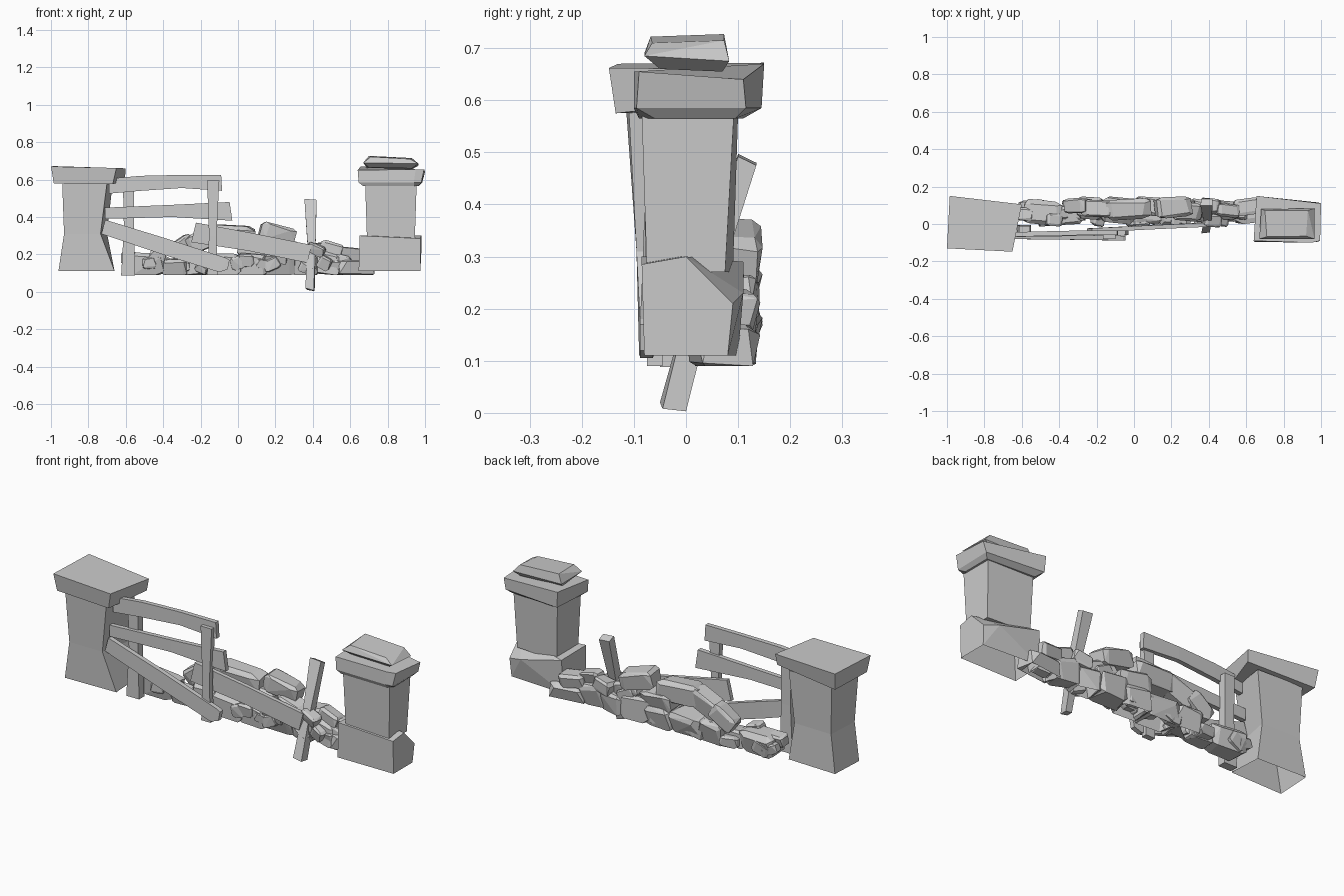
import bpy, bmesh, random
from mathutils import Vector, Euler

random.seed(7)


def finish(name, bm):
    bmesh.ops.recalc_face_normals(bm, faces=bm.faces)
    me = bpy.data.meshes.new(name)
    bm.to_mesh(me)
    bm.free()
    ob = bpy.data.objects.new(name, me)
    bpy.context.collection.objects.link(ob)
    return ob


def loft(name, rings, bottom=True):
    bm = bmesh.new()
    vs = [[bm.verts.new(p) for p in r] for r in rings]
    n = len(vs[0])
    for a, b in zip(vs, vs[1:]):
        for i in range(n):
            j = (i + 1) % n
            bm.faces.new((a[i], a[j], b[j], b[i]))
    if bottom:
        bm.faces.new(vs[0][::-1])
    bm.faces.new(vs[-1])
    return finish(name, bm)


def hull(name, pts, open_below=0):
    bm = bmesh.new()
    for p in pts:
        bm.verts.new(p)
    r = bmesh.ops.convex_hull(bm, input=bm.verts)
    junk = {e for e in r["geom_interior"] + r["geom_unused"] if isinstance(e, bmesh.types.BMVert)}
    bmesh.ops.delete(bm, geom=list(junk), context='VERTS')
    bmesh.ops.recalc_face_normals(bm, faces=bm.faces)
    bmesh.ops.dissolve_limit(bm, angle_limit=0.12, verts=bm.verts, edges=bm.edges)
    # undersides resting on the ground are left open
    under = [f for f in bm.faces if all(v.co.z < open_below for v in f.verts)]
    bmesh.ops.delete(bm, geom=under, context='FACES')
    return finish(name, bm)


def level(z, *xy):
    return [(x, y, z) for x, y in xy]


def board(name, secs, t):
    # each section: bottom x, bottom z, top x, top z, front y
    loft(name, [[(xb, y, zb), (xb, y + t, zb), (xt, y + t, zt), (xt, y, zt)]
                for xb, zb, xt, zt, y in secs])


def post(name, secs):
    # each section: z, x range, y range
    loft(name, [level(z, (a, c), (b, c), (b, d), (a, d)) for z, a, b, c, d in secs])


def stone(name, x, y, z, w, d, h, tilt):
    rot = Euler((random.uniform(-.15, .15), tilt, random.uniform(-.15, .15))).to_matrix()
    pts = []
    for full in (0, 1, 2):
        for sx in (-1, 1):
            for sy in (-1, 1):
                for sz in (-1, 1):
                    if full == 1 and sz < 0:
                        continue
                    k = [1 if a == full else random.uniform(.55, .85) for a in range(3)]
                    p = Vector((sx * w * k[0], sy * d * k[1], sz * h * k[2])) / 2
                    p = rot @ p + Vector((x, y, z))
                    p.z = max(p.z, .09)
                    p.y = min(p.y, .147)
                    pts.append(p)
    hull(name, pts, .0905)


# left pillar: waisted shaft with open base, skewed cap
loft("left_pillar_shaft", [
    level(.11, (-.96, -.09), (-.66, -.085), (-.67, .09), (-.95, .10)),
    level(.31, (-.93, -.095), (-.735, -.095), (-.70, .085), (-.92, .09)),
    level(.585, (-.94, -.115), (-.70, -.11), (-.67, .09), (-.93, .10))], bottom=False)
loft("left_pillar_cap", [
    [(-.985, -.12, .58), (-.67, -.135, .575), (-.605, .095, .60), (-.975, .135, .58)],
    [(-1, -.13, .67), (-.65, -.148, .662), (-.60, .105, .66), (-.985, .15, .672)]])

# right pillar: chipped base block, shaft, cap and loose top stone
hull("right_pillar_base", level(.11, (.645, -.08), (.975, -.08), (.975, .08), (.65, .10)) + [
    (.65, -.085, .30), (.975, -.085, .285), (.98, 0, .30), (.98, .09, .21),
    (.90, .11, .23), (.66, .11, .29)], .111)
loft("right_pillar_shaft", [
    level(.27, (.69, -.075), (.945, -.075), (.945, .075), (.70, .09)),
    level(.575, (.68, -.085), (.955, -.085), (.955, .092), (.69, .10))])
loft("right_pillar_cap", [
    level(.565, (.67, -.085), (.94, -.09), (.965, -.06), (.965, .095), (.69, .11)),
    level(.585, (.645, -.095), (.94, -.10), (.98, -.095), (.985, .115), (.66, .145)),
    [(.64, -.09, .65), (.95, -.10, .655), (.995, -.09, .655), (1, .11, .64), (.655, .15, .67)]])
hull("right_pillar_top_stone", [
    (.70, -.05, .665), (.93, -.05, .66), (.93, .07, .655), (.69, .06, .66),
    (.67, -.08, .69), (.965, -.08, .685), (.965, .083, .675), (.68, .08, .68),
    (.71, -.068, .722), (.92, -.065, .71), (.93, .073, .715), (.70, .073, .727)])

# upright fence posts
post("fence_post_left", [(.088, -.625, -.55, -.05, -.005), (.34, -.61, -.555, -.05, -.01),
                         (.57, -.615, -.555, -.05, -.01)])
post("fence_post_middle", [(.09, -.165, -.11, -.075, -.045), (.30, -.155, -.115, -.078, -.05),
                           (.595, -.165, -.10, -.08, -.05)])
loft("leaning_post", [
    [(.36, -.05, .02), (.405, -.045, .008), (.41, 0, .003), (.37, -.005, .01)],
    [(.372, .015, .25), (.415, .015, .25), (.415, .06, .24), (.372, .06, .24)],
    [(.355, .10, .497), (.42, .10, .492), (.42, .135, .475), (.36, .135, .48)]])

# rails and fallen boards
board("top_rail", [(-.69, .525, -.69, .605, -.07), (-.52, .54, -.52, .62, -.065),
                   (-.30, .555, -.30, .625, -.06), (-.085, .54, -.09, .625, -.06)], .025)
board("middle_rail", [(-.71, .39, -.71, .45, -.07), (-.35, .40, -.35, .465, -.065),
                      (-.03, .38, -.045, .48, -.06)], .025)
board("fallen_diagonal_board", [(-.73, .31, -.71, .385, -.08), (-.42, .205, -.40, .29, -.083),
                                (-.10, .105, -.06, .18, -.088), (-.055, .12, -.045, .17, -.088)], .025)
board("fallen_low_board", [(-.25, .265, -.225, .37, -.045), (.05, .22, .07, .315, -.03),
                           (.37, .155, .395, .25, -.015)], .022)

# main rubble: x, y, z, width, depth, height, tilt
rubble = [
    (-.49, .06, .145, .20, .13, .12, .05),
    (-.34, .05, .13, .13, .10, .09, 0),
    (-.23, .08, .15, .14, .12, .12, -.1),
    (-.08, .07, .14, .20, .14, .12, 0),
    (.08, .07, .14, .16, .14, .12, .1),
    (.22, .07, .15, .17, .14, .13, 0),
    (.36, .07, .14, .14, .12, .11, 0),
    (.48, .07, .15, .14, .10, .12, .2),
    (.63, .07, .125, .19, .13, .09, 0),
    (-.30, .10, .24, .14, .08, .09, -.6),
    (-.18, .08, .28, .19, .09, .10, -.4),
    (-.03, .08, .30, .24, .11, .11, .05),
    (.09, .09, .23, .18, .10, .09, .1),
    (.21, .09, .31, .19, .115, .09, .25),
    (.28, .07, .23, .16, .10, .08, .3),
    (.41, .10, .22, .10, .08, .07, -.2),
    (.50, .07, .23, .12, .07, .07, .3),
    (.60, .09, .20, .13, .09, .07, .1),
    (-.58, .05, .18, .09, .07, .06, 0),
]
for i, r in enumerate(rubble):
    stone(f"rubble_stone_{i + 1}", *r)

# small filler stones along the pile
for i in range(26):
    x = -.57 + i * .047
    y = random.choice((.02, .05, .10))
    top = .20 if x < -.33 or x > .5 else .25
    stone(f"small_stone_{i + 1}", x, y, random.uniform(.12, top), random.uniform(.06, .10),
          random.uniform(.05, .07), random.uniform(.045, .07), random.uniform(-.5, .5))
